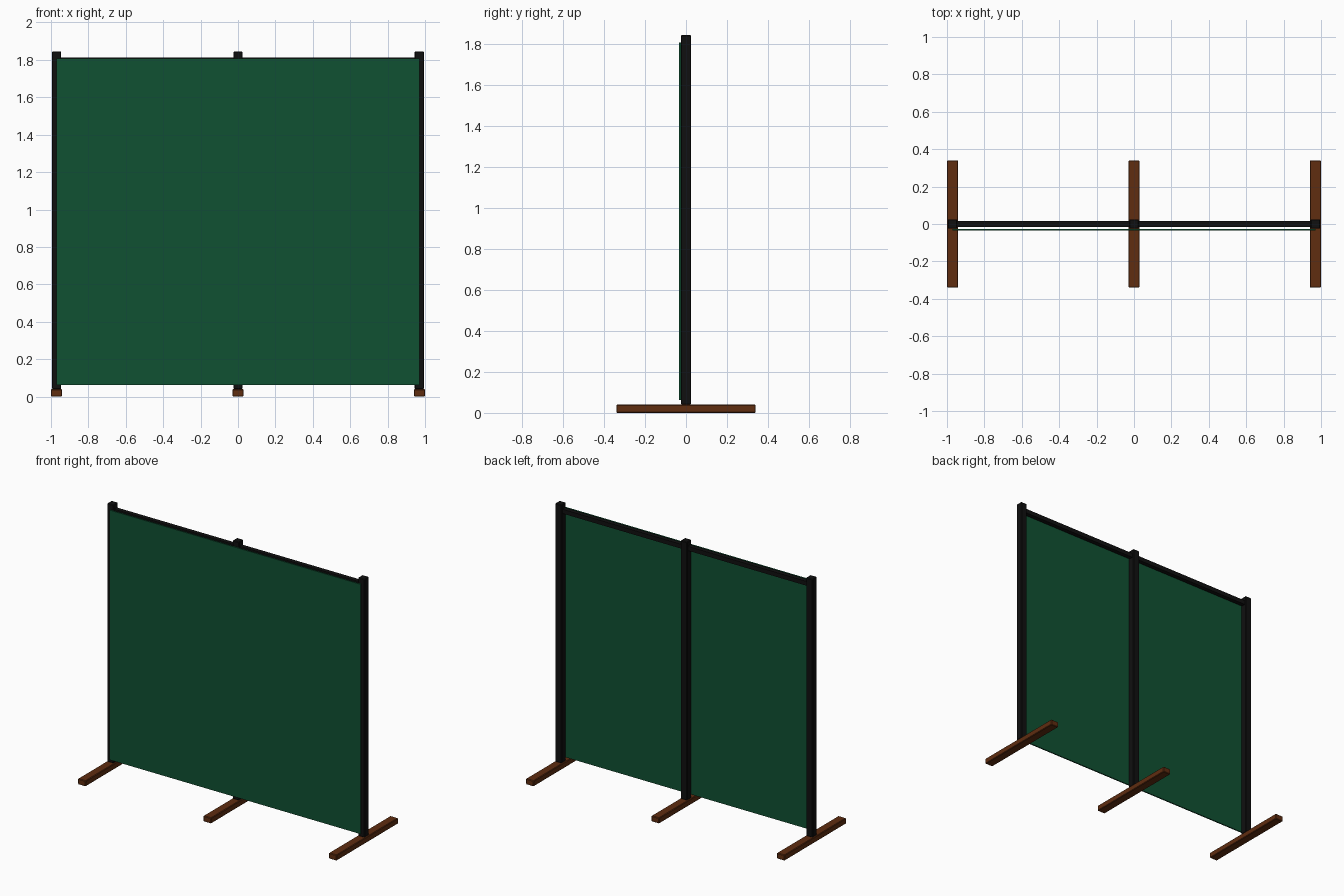
import bpy

if "Cube" in bpy.data.objects:
    bpy.data.objects.remove(bpy.data.objects["Cube"])


def material(name, color):
    m = bpy.data.materials.new(name)
    m.diffuse_color = (*color, 1.0)
    m.use_nodes = True
    m.node_tree.nodes["Principled BSDF"].inputs["Base Color"].default_value = m.diffuse_color
    return m


green = material("dark green", (0.005, 0.082, 0.032))
black = material("black", (0.005, 0.005, 0.005))
brown = material("brown", (0.115, 0.026, 0.005))


def box(name, center, size, mat, bevel=0.0):
    bpy.ops.mesh.primitive_cube_add(size=1, location=center)
    ob = bpy.context.object
    ob.name = name
    ob.scale = size
    bpy.ops.object.transform_apply(location=False, rotation=False, scale=True)
    ob.data.materials.append(mat)
    if bevel:
        mod = ob.modifiers.new("edge bevel", 'BEVEL')
        mod.width = bevel
        mod.segments = 1
    return ob


POST_X = 0.97

# three posts, each standing on a cross foot
for side, x in (("left", -POST_X), ("middle", 0.0), ("right", POST_X)):
    box(f"{side}_foot", (x, 0, 0.02), (0.06, 0.68, 0.04), brown, 0.004)
    box(f"{side}_post", (x, 0, 0.9425), (0.05, 0.05, 1.805), black, 0.004)

# top rails between the posts
for side, s in (("left", -1), ("right", 1)):
    box(f"{side}_top_rail", (s * POST_X / 2, 0, 1.798),
        (POST_X - 0.04, 0.03, 0.03), black)

# thin screen panel on the front of the posts
box("screen_panel", (0, -0.030, 0.9355), (1.94, 0.009, 1.745), green)
